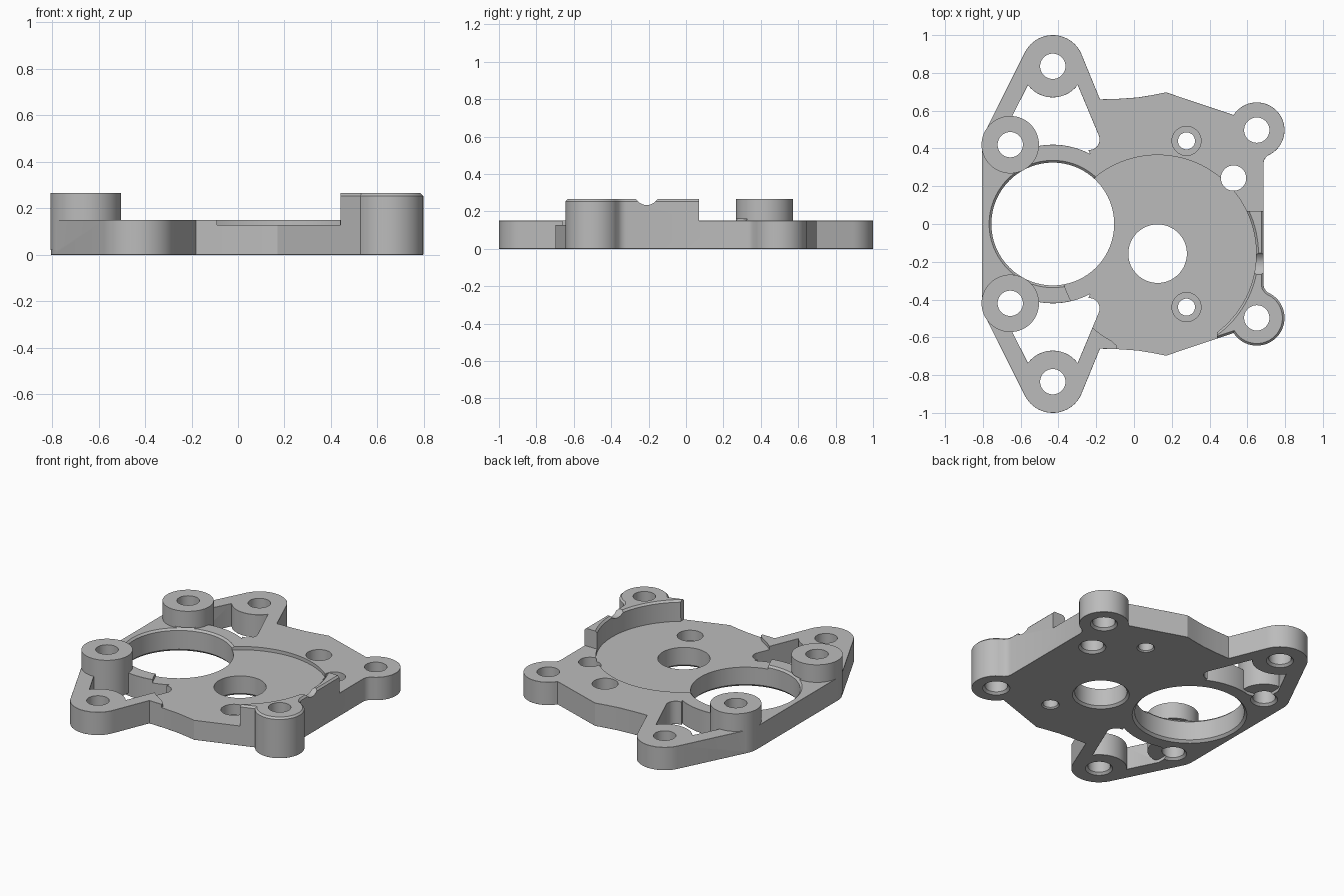
import bpy, bmesh
from math import cos, sin, radians, pi

cube = bpy.data.objects.get("Cube")
if cube:
    bpy.data.objects.remove(cube, do_unlink=True)

grey = bpy.data.materials.new("plain_grey")
grey.use_nodes = True
grey.diffuse_color = (0.5, 0.5, 0.5, 1)
grey.node_tree.nodes["Principled BSDF"].inputs["Base Color"].default_value = (0.5, 0.5, 0.5, 1)


def finish(bm, name):
    bmesh.ops.recalc_face_normals(bm, faces=bm.faces[:])
    mesh = bpy.data.meshes.new(name)
    bm.to_mesh(mesh)
    bm.free()
    mesh.materials.append(grey)
    ob = bpy.data.objects.new(name, mesh)
    bpy.context.collection.objects.link(ob)
    return ob


def loft(name, rings):
    """Join rings of points with quads and cap both ends."""
    bm = bmesh.new()
    loops = [[bm.verts.new(p) for p in ring] for ring in rings]
    n = len(loops[0])
    for a, b in zip(loops, loops[1:]):
        for i in range(n):
            j = (i + 1) % n
            bm.faces.new((a[i], a[j], b[j], b[i]))
    bm.faces.new(loops[0][::-1])
    bm.faces.new(loops[-1])
    return finish(bm, name)


def prism(name, outline, z0, z1):
    return loft(name, [[(x, y, z) for x, y in outline] for z in (z0, z1)])


def lathe(name, cx, cy, profile, n=64):
    return loft(name, [[(cx + r * cos(2 * pi * i / n), cy + r * sin(2 * pi * i / n), z)
                        for i in range(n)] for r, z in profile])


def arc(cx, cy, r, a0, a1, n):
    angles = [radians(a0 + (a1 - a0) * i / n) for i in range(n + 1)]
    return [(cx + r * cos(a), cy + r * sin(a)) for a in angles]


def mirror_y(points):
    return [(x, -y) for x, y in reversed(points)]


def combine(ob, tool, operation):
    """Apply a boolean and discard the tool."""
    mod = ob.modifiers.new("boolean", 'BOOLEAN')
    mod.operation, mod.solver, mod.object = operation, 'EXACT', tool
    tool.hide_render = True
    bpy.context.view_layer.update()
    ev = ob.evaluated_get(bpy.context.evaluated_depsgraph_get())
    mesh = bpy.data.meshes.new_from_object(ev)
    ob.modifiers.clear()
    ob.data = mesh
    bpy.data.objects.remove(tool, do_unlink=True)


def chamfer_rims(ob, width):
    """Chamfer edges between flat top or bottom faces and upright walls."""
    bm = bmesh.new()
    bm.from_mesh(ob.data)
    bmesh.ops.remove_doubles(bm, verts=bm.verts[:], dist=0.0002)
    bm.normal_update()
    rims = []
    for e in bm.edges:
        if len(e.link_faces) == 2:
            low, high = sorted(abs(f.normal.z) for f in e.link_faces)
            if low < 0.1 and high > 0.9:
                rims.append(e)
    bmesh.ops.bevel(bm, geom=rims, offset=width, offset_type='OFFSET', segments=1,
                    profile=0.5, affect='EDGES', clamp_overlap=True)
    bm.to_mesh(ob.data)
    bm.free()


TOP, HIGH, FLOOR, CH = 0.15, 0.265, 0.128, 0.014
EAR, SIDE_EAR, BOSS = (-0.43, 0.835), (0.65, 0.497), (-0.655, 0.42)
DISC = (0.125, -0.157)

# Plate outline, upper half clockwise from the left edge, then mirrored
half = arc(*BOSS, 0.15, 180, 153, 4)
half += arc(*EAR, 0.165, 153, 20, 22)
half += [(-0.18, 0.66), (-0.08, 0.663), (0.02, 0.67), (0.1, 0.683), (0.17, 0.697)]
half += arc(*SIDE_EAR, 0.147, 147, -55, 26)
half += [(0.705, 0.36), (0.69, 0.342), (0.685, 0.32)]
outline = half + mirror_y(half)

# Window between the outer ear, the boss and the large bore
window = arc(*EAR, 0.165, 217, 323, 14)
window += arc(-0.237, 0.447, 0.055, 25, -95, 10)
window += arc(-0.43, 0, 0.42, 62, 105, 12)
window += [(-0.655, 0.42), (-0.655, 0.55)]

plate = prism("mounting_plate", outline, 0, TOP)
for shape in (window, mirror_y(window)):
    combine(plate, prism("window_cutter", shape, -0.1, 0.4), 'DIFFERENCE')
chamfer_rims(plate, CH)

# Raised side wall with its tall ear
wall = prism("raised_wall", outline, 0, HIGH)
chamfer_rims(wall, CH * 0.8)
region = [(0.44, -0.9), (0.95, -0.9), (0.95, 0.07), (0.5, 0.07), (0.44, -0.4)]
combine(wall, prism("wall_region", region, 0.06, 0.4), 'INTERSECT')
combine(plate, wall, 'UNION')

# Round bosses
for s in (1, -1):
    boss = lathe("boss", BOSS[0], s * BOSS[1], [(0.152, 0.02), (0.152, HIGH)])
    combine(plate, boss, 'UNION')

# Shallow round recess, open towards the front edge
recess = lathe("recess_cutter", *DISC,
               [(0.522, FLOOR), (0.522, HIGH - 0.012), (0.55, HIGH + 0.016)], 96)
combine(plate, recess, 'DIFFERENCE')
opening = [(-0.2, -0.545), (-0.09, -0.645), (-0.09, -0.9), (0.44, -0.9),
           (0.44, -0.574), (0.3, -0.4), (-0.1, -0.4)]
combine(plate, prism("opening_cutter", opening, FLOOR, TOP + 0.05), 'DIFFERENCE')

# Cable groove across the raised wall
groove = [[(x, -0.21 + 0.068 * cos(2 * pi * i / 32), 0.302 + 0.068 * sin(2 * pi * i / 32))
           for i in range(32)] for x in (0.5, 0.9)]
combine(plate, loft("groove_cutter", groove), 'DIFFERENCE')


def bore(x, y, r, chamfer=CH):
    profile = [(r + chamfer + 0.02, -0.02), (r, chamfer), (r, 0.4)]
    combine(plate, lathe("bore_cutter", x, y, profile), 'DIFFERENCE')


# Large bore with chamfered rims
large = [(0.36, -0.02), (0.325, 0.015), (0.325, 0.138), (0.345, 0.158)]
combine(plate, lathe("large_bore_cutter", -0.43, 0, large, 96), 'DIFFERENCE')

# Through holes
bore(*DISC, 0.155)
bore(0.527, 0.243, 0.067)
for s in (1, -1):
    for x, y in (EAR, SIDE_EAR, BOSS):
        bore(x, s * y, 0.067)
    # Counterbored screw holes
    bore(0.278, s * 0.44, 0.045, 0.008)
    sink = lathe("counterbore_cutter", 0.278, s * 0.44, [(0.077, 0.06), (0.077, 0.3)], 48)
    combine(plate, sink, 'DIFFERENCE')

plate.data.materials.clear()
plate.data.materials.append(grey)
for face in plate.data.polygons:
    face.material_index = 0
bpy.ops.object.select_all(action='DESELECT')
plate.select_set(True)
bpy.context.view_layer.objects.active = plate
bpy.ops.object.shade_smooth_by_angle(angle=radians(28))
